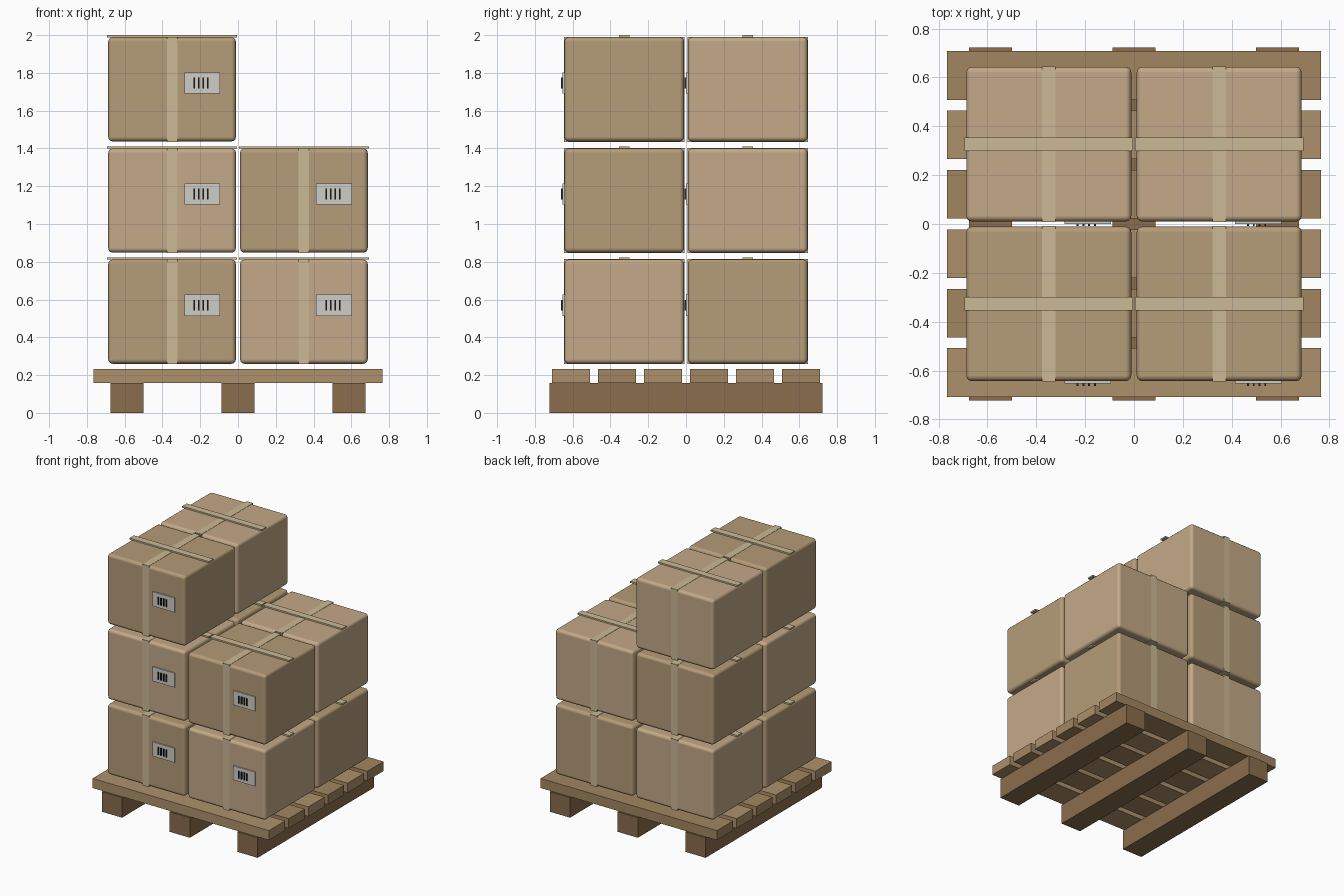
import bpy
import bmesh

default = bpy.data.objects.get("Cube")
if default:
    bpy.data.objects.remove(default, do_unlink=True)


def material(name, hex_code):
    def linear(c):
        return c / 12.92 if c <= 0.04045 else ((c + 0.055) / 1.055) ** 2.4
    rgb = [linear(v / 255) for v in bytes.fromhex(hex_code)]
    mat = bpy.data.materials.new(name)
    mat.use_nodes = True
    mat.diffuse_color = (*rgb, 1)
    bsdf = mat.node_tree.nodes["Principled BSDF"]
    bsdf.inputs["Base Color"].default_value = (*rgb, 1)
    bsdf.inputs["Roughness"].default_value = 0.8
    return mat


CARDBOARD = [material("cardboard_dark", "B59C78"), material("cardboard_light", "C4A988")]
SLAT = [material("slat_light", "AE916C"), material("slat_dark", "A28660")]
RUNNER = material("runner_wood", "8B6D4D")
TAPE = material("tape", "CCB996")
PAPER = material("label_paper", "D0CDC6")
INK = material("ink", "2A2A26")


def block(name, center, size, mat, bevel=0):
    mesh = bpy.data.meshes.new(name)
    bm = bmesh.new()
    bmesh.ops.create_cube(bm, size=1)
    bmesh.ops.scale(bm, vec=size, verts=bm.verts)
    for face in bm.faces:
        face.smooth = bevel > 0
    bm.to_mesh(mesh)
    bm.free()
    mesh.materials.append(mat)
    obj = bpy.data.objects.new(name, mesh)
    obj.location = center
    bpy.context.collection.objects.link(obj)
    if bevel:
        mod = obj.modifiers.new("rounded_edges", "BEVEL")
        mod.width = bevel
        mod.segments = 3
        mod.harden_normals = True
    return obj


# Pallet: three runners carrying six slats
RUNNER_H, SLAT_H = 0.157, 0.075
for i in range(3):
    block(f"pallet_runner_{i + 1}", ((i - 1) * 0.588, 0, RUNNER_H / 2),
          (0.176, 1.444, RUNNER_H), RUNNER)
for i in range(6):
    block(f"pallet_slat_{i + 1}", (0, (i - 2.5) * 0.2435, RUNNER_H + SLAT_H / 2),
          (1.53, 0.2, SLAT_H), SLAT[i % 2])

# Carton: rounded box, tape band, raised cross strap, front label with bars
W, D, H = 0.676, 0.634, 0.552
TAPE_W = 0.055


def carton(tag, x, y, z, mat):
    block(f"carton_{tag}", (x, y, z), (W, D, H), mat, bevel=0.024)
    block(f"tape_band_{tag}", (x, y, z), (TAPE_W, D + 0.004, H + 0.004), TAPE)
    block(f"cross_strap_{tag}", (x, y, z + H / 2 + 0.005), (W + 0.014, TAPE_W, 0.012), TAPE)
    front = y - D / 2
    block(f"label_{tag}", (x + 0.16, front - 0.003, z + 0.034), (0.19, 0.012, 0.112), PAPER)
    for b in range(4):
        block(f"label_bar_{b + 1}_{tag}", (x + 0.118 + b * 0.0235, front - 0.013, z + 0.034),
              (0.008, 0.012, 0.057), INK)


# Stack: two full layers, with only the right-hand column on the third
for layer in range(3):
    for col, side in enumerate(("right", "left")):
        if layer == 2 and side == "left":
            continue
        for row, depth in enumerate(("front", "back")):
            carton(f"{depth}_{side}_{layer + 1}",
                   (col * 2 - 1) * 0.349, (row * 2 - 1) * 0.327, 0.536 + layer * 0.5885,
                   CARDBOARD[(layer + col + row) % 2])
